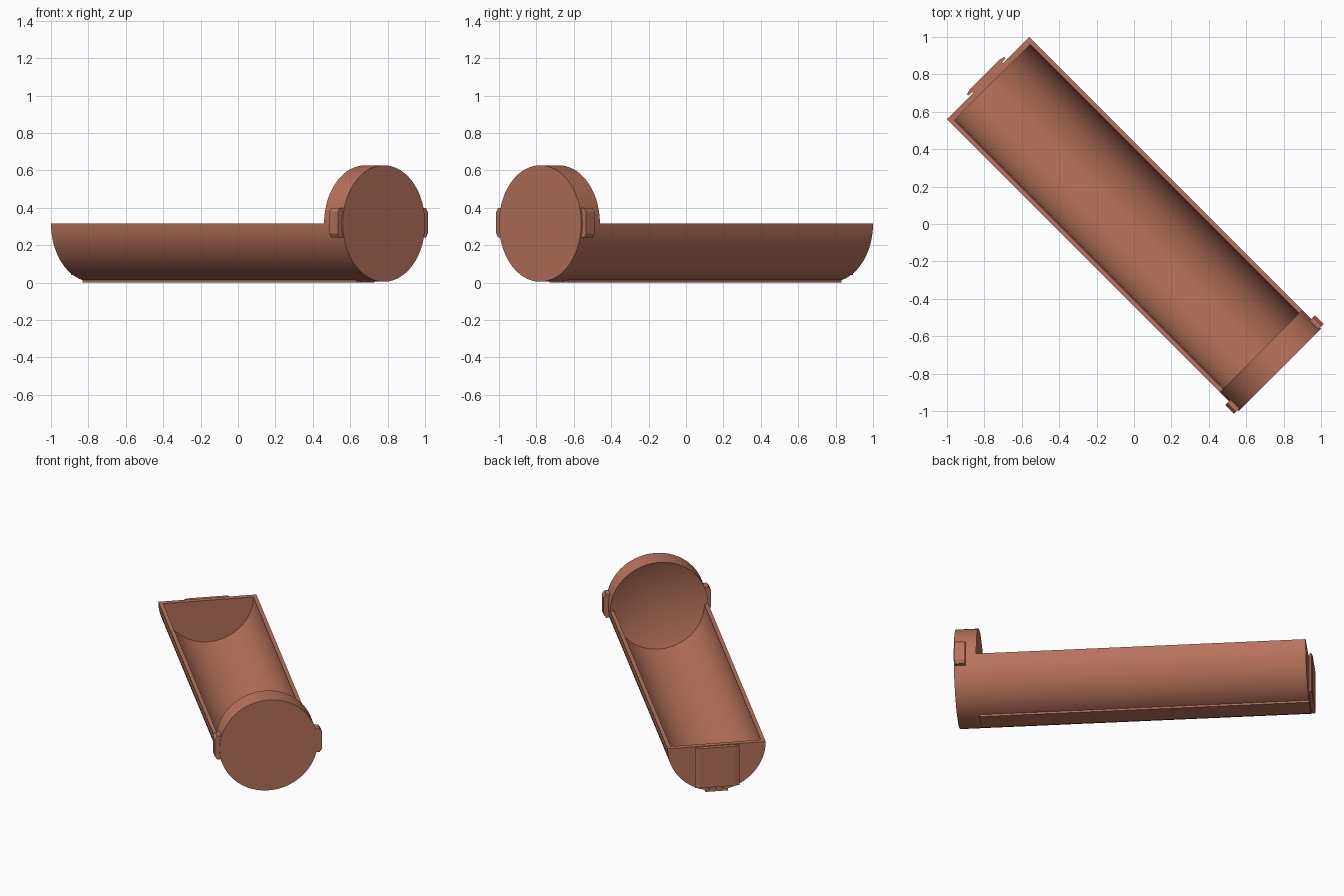
import bpy, bmesh, math

if "Cube" in bpy.data.objects:
    bpy.data.objects.remove(bpy.data.objects["Cube"])

C = math.sqrt(0.5)
R, T, ZC = 0.311, 0.025, 0.316      # outer radius, wall, axis height
BACK, HOOD, FRONT = -1.103, 0.962, 1.103
SEG = 48

clay = bpy.data.materials.new("terracotta")
clay.diffuse_color = (0.48, 0.17, 0.107, 1)
clay.use_nodes = True
clay.node_tree.nodes["Principled BSDF"].inputs["Base Color"].default_value = clay.diffuse_color


def place(l, s, z):
    """Lateral, lengthwise and height position turned onto the diagonal."""
    return ((s + l) * C, (l - s) * C, z)


def finish(bm, name, smooth=False):
    bmesh.ops.recalc_face_normals(bm, faces=bm.faces)
    me = bpy.data.meshes.new(name)
    bm.to_mesh(me)
    bm.free()
    me.materials.append(clay)
    ob = bpy.data.objects.new(name, me)
    bpy.context.collection.objects.link(ob)
    if smooth:
        bpy.ops.object.select_all(action='DESELECT')
        ob.select_set(True)
        bpy.context.view_layer.objects.active = ob
        bpy.ops.object.shade_smooth_by_angle(angle=math.radians(30))
    return ob


def loft(name, rings, smooth=False):
    """Closed solid skinned through equal-length rings of local points."""
    bm = bmesh.new()
    vs = [[bm.verts.new(place(*p)) for p in ring] for ring in rings]
    n = len(vs[0])
    for a, b in zip(vs, vs[1:]):
        for i in range(n):
            j = (i + 1) % n
            bm.faces.new((a[i], a[j], b[j], b[i]))
    bm.faces.new(vs[0])
    bm.faces.new(vs[-1])
    return finish(bm, name, smooth)


def arc(r, a0, a1, n):
    return [(r * math.cos(a0 + (a1 - a0) * i / n),
             ZC + r * math.sin(a0 + (a1 - a0) * i / n)) for i in range(n + 1)]


# half-pipe trough
section = arc(R, math.pi, 2 * math.pi, SEG) + arc(R - T, 2 * math.pi, math.pi, SEG)
loft("trough", [[(l, s, z) for l, z in section] for s in (BACK + 0.032, HOOD)], True)

# half-round end wall
half = arc(R, math.pi, 2 * math.pi, SEG)
loft("end_wall", [[(l, s, z) for l, z in half] for s in (BACK, BACK + 0.032)], True)

# round hood with a hollow conical inside
bm = bmesh.new()
circle = arc(R, 0, 2 * math.pi, 2 * SEG)[:-1]
rear = [bm.verts.new(place(l, HOOD, z)) for l, z in circle]
front = [bm.verts.new(place(l, FRONT, z)) for l, z in circle]
apex = bm.verts.new(place(0, HOOD + 0.1, ZC))
for i in range(len(circle)):
    j = (i + 1) % len(circle)
    bm.faces.new((rear[i], rear[j], front[j], front[i]))
    bm.faces.new((rear[j], rear[i], apex))
bm.faces.new(front)
finish(bm, "hood", True)

# chamfered lugs on both sides of the hood
for side, name in ((-1, "left_lug"), (1, "right_lug")):
    prof = [(0.29, 0.24), (0.325, 0.24), (0.34, 0.262),
            (0.34, 0.378), (0.325, 0.40), (0.29, 0.40)]
    loft(name, [[(side * l, s, z) for l, z in prof] for s in (1.03, 1.095)])

# dovetail mounting plate on the end wall
right = [(0.112, BACK + 0.01), (0.112, -1.110), (0.14, -1.112),
         (0.14, -1.122), (0.115, -1.129)]
prof = right + [(-l, s) for l, s in reversed(right)]
loft("mounting_plate", [[(l, s, z) for l, s in prof] for z in (0.04, 0.312)])

# flat runner under the trough
prof = [(-0.07, 0), (0.07, 0), (0.07, 0.02), (-0.07, 0.02)]
loft("base_runner", [[(l, s, z) for l, z in prof] for s in (BACK - 0.002, HOOD)])
